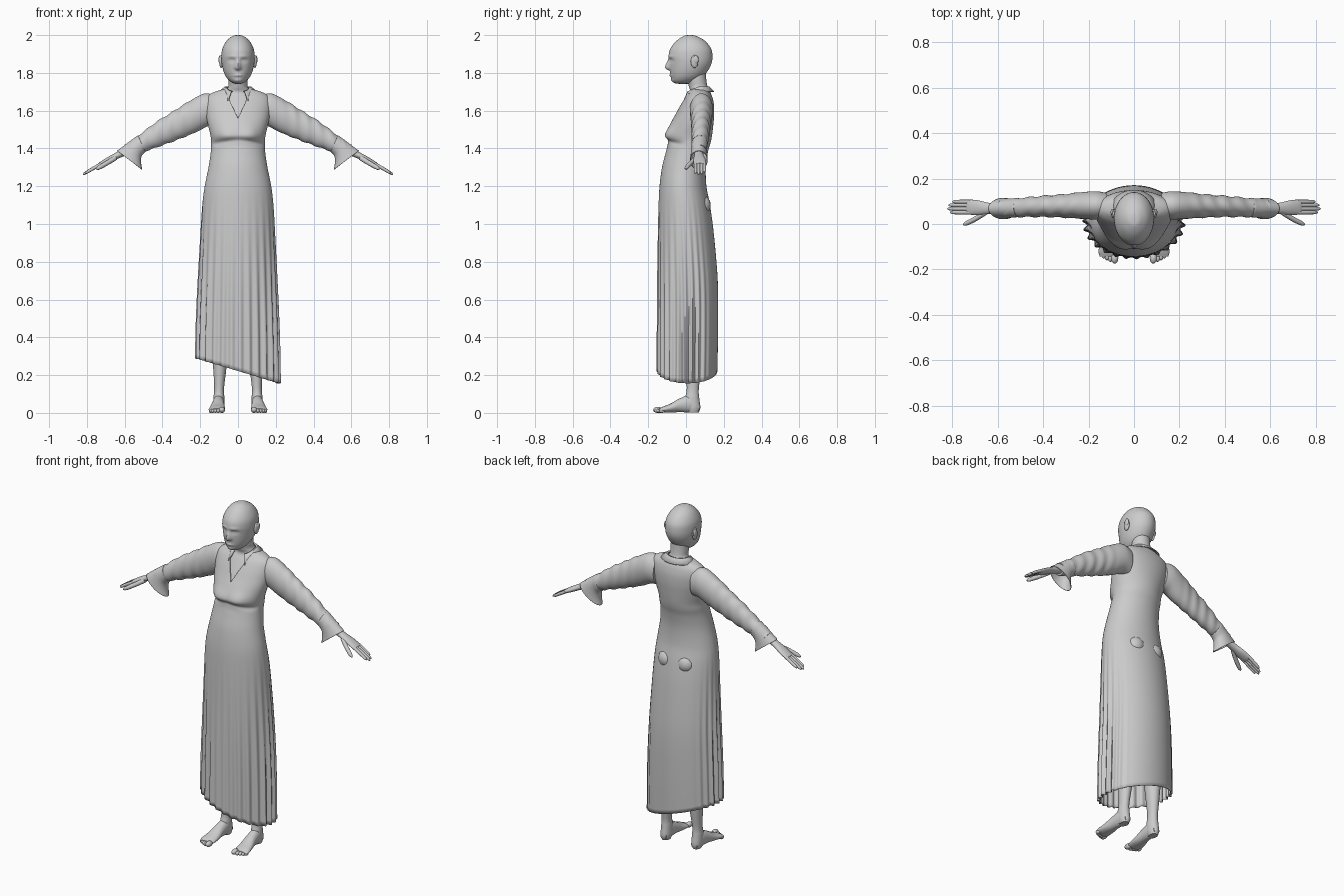
import bpy, bmesh, math
from math import sin, cos, pi, exp
from mathutils import Vector


def smooth_step(a, b, v):
    t = max(0.0, min(1.0, (v - a) / (b - a)))
    return t * t * (3 - 2 * t)


def resample(keys, steps):
    """Catmull-Rom interpolation of number tuples."""
    out, n = [], len(keys)
    for i in range(n - 1):
        k0, k1, k2, k3 = keys[max(i - 1, 0)], keys[i], keys[i + 1], keys[min(i + 2, n - 1)]
        for s in range(steps):
            t = s / steps
            out.append(tuple(0.5 * (2 * b + (c - a) * t + (2 * a - 5 * b + 4 * c - d) * t * t
                                    + (3 * b - a - 3 * c + d) * t ** 3)
                             for a, b, c, d in zip(k0, k1, k2, k3)))
    return out + [tuple(keys[-1])]


def finish(name, bm, mirror=False, thickness=0, angle=50):
    bmesh.ops.recalc_face_normals(bm, faces=bm.faces)
    me = bpy.data.meshes.new(name)
    bm.to_mesh(me)
    bm.free()
    ob = bpy.data.objects.new(name, me)
    bpy.context.collection.objects.link(ob)
    bpy.ops.object.select_all(action='DESELECT')
    ob.select_set(True)
    bpy.context.view_layer.objects.active = ob
    bpy.ops.object.shade_smooth_by_angle(angle=math.radians(angle))
    if thickness:
        m = ob.modifiers.new("thickness", 'SOLIDIFY')
        m.thickness, m.offset = thickness, -1
    if mirror:
        ob.modifiers.new("mirror", 'MIRROR')
    return ob


def loft(keys, ring, side, n=32, steps=5, caps=True, deform=None, bm=None):
    """Rings spanned by two opposite points A, B and a half width along side."""
    bm = bm or bmesh.new()
    side, rows = Vector(side), []
    for k in resample(keys, steps):
        A, B, r = ring(k)
        row = []
        for j in range(n):
            th = 2 * pi * j / n
            p = (A + B) / 2 + (A - B) / 2 * cos(th) + side * r * sin(th)
            row.append(bm.verts.new(deform(p, th) if deform else p))
        rows.append(row)
    for a, b in zip(rows, rows[1:]):
        for j in range(n):
            bm.faces.new((a[j], a[(j + 1) % n], b[(j + 1) % n], b[j]))
    if caps:
        bm.faces.new(rows[0])
        bm.faces.new(rows[-1])
    return bm


# ring layouts: upright (z, cx, w, front, back), arm (ax, az, bx, bz, y, r), foot (y, cx, w, top, bottom)
def upright(k):
    return Vector((k[1], k[3], k[0])), Vector((k[1], k[4], k[0])), k[2]


def arm(k):
    return Vector((k[0], k[4], k[1])), Vector((k[2], k[4], k[3])), k[5]


def foot_ring(k):
    return Vector((k[1], k[0], k[3])), Vector((k[1], k[0], k[4])), k[2]


def ball(bm, pos, size):
    r = bmesh.ops.create_uvsphere(bm, u_segments=20, v_segments=12, radius=1)
    for v in r['verts']:
        v.co = Vector((v.co.x * size[0], v.co.y * size[1], v.co.z * size[2])) + Vector(pos)


X, Y = (1, 0, 0), (0, 1, 0)


# Head with sculpted face
def face(p, th):
    f = smooth_step(0.0, 0.7, cos(th))
    x, z = p.x, p.z

    def g(cx, cz, sx, sz):
        return exp(-((abs(x) - cx) / sx) ** 2 - ((z - cz) / sz) ** 2)
    nose_h = smooth_step(1.885, 1.828, z) if z > 1.828 else smooth_step(1.808, 1.826, z)
    nose = 0.024 * nose_h * exp(-(x / (0.009 + 0.006 * nose_h)) ** 2)
    d = nose + 0.006 * g(0, 1.787, 0.022, 0.007) + 0.005 * g(0, 1.757, 0.025, 0.012)
    d += 0.004 * g(0.03, 1.887, 0.025, 0.008) - 0.009 * g(0.032, 1.866, 0.018, 0.011)
    d += 0.004 * g(0.032, 1.864, 0.010, 0.006)
    return Vector((x, p.y - d * f, z))


head = [(2.0, 0, .004, .015, .027), (1.995, 0, .028, -.012, .055), (1.97, 0, .06, -.05, .1),
        (1.93, 0, .082, -.082, .132), (1.89, 0, .088, -.092, .14), (1.85, 0, .086, -.088, .135),
        (1.81, 0, .077, -.085, .115), (1.78, 0, .064, -.08, .09), (1.758, 0, .046, -.072, .06),
        (1.745, 0, .025, -.055, .03), (1.742, 0, .006, -.03, 0)]
finish("head", loft(head, upright, X, 96, 7, deform=face))

# Ears
bm = bmesh.new()
ball(bm, (.089, .045, 1.86), (.011, .02, .034))
ball(bm, (.095, .052, 1.87), (.008, .015, .022))
finish("ear", bm, mirror=True)

# Neck and chest under the dress
neck = [(1.81, 0, .05, .005, .105), (1.76, 0, .05, .008, .108), (1.725, 0, .052, .016, .115),
        (1.695, 0, .078, .024, .13), (1.66, 0, .13, .003, .14), (1.6, 0, .155, -.032, .14),
        (1.53, 0, .145, -.068, .125), (1.47, 0, .13, -.09, .115)]
finish("neck_and_chest", loft(neck, upright, X, 48, 5))


# Long dress: bust, pleats fading in downward, slanted hem
def drape(p, th):
    out = Vector((sin(th), -cos(th), 0))
    x, z = p.x, p.z
    front = smooth_step(0.1, 0.6, cos(th))
    bust = exp(-((abs(x) - .062) / .045) ** 2 - ((z - 1.475) / .04) ** 2)
    p = p + out * 0.012 * bust * front
    seam = 1.435 + 0.012 * cos(x * 20)
    p = p - out * 0.006 * front * exp(-((z - seam) / .012) ** 2)
    pleat = 1 - smooth_step(0.3, 1.22, z)
    from_back = abs(pi - th)
    w = smooth_step(0.6, 1.4, from_back) * (0.55 + 0.45 * sin(from_back) ** 2)
    p = p + out * 0.010 * pleat * w * sin(27 * th + 0.9 * sin(3 * th))
    p.z -= 0.30 * x * max(0, (1.2 - z) / 0.98)
    return p


dress = [(.222, 0, .218, -.15, .166), (.45, 0, .214, -.15, .17), (.7, 0, .206, -.15, .168),
         (.95, 0, .196, -.148, .147), (1.1, 0, .188, -.145, .127), (1.2, 0, .176, -.14, .108),
         (1.3, 0, .156, -.127, .105), (1.38, 0, .144, -.107, .116), (1.43, 0, .142, -.096, .13),
         (1.47, 0, .146, -.107, .138), (1.53, 0, .16, -.083, .145), (1.58, 0, .17, -.056, .149),
         (1.63, 0, .174, -.03, .148), (1.67, 0, .166, -.006, .14), (1.695, 0, .135, .012, .13),
         (1.712, 0, .085, .016, .124)]
bm = loft(dress, upright, X, 216, 6, caps=False, deform=drape)
for s in (1, -1):   # V neckline
    bmesh.ops.bisect_plane(bm, geom=bm.verts[:] + bm.edges[:] + bm.faces[:],
                           plane_co=(0, 0, 1.56), plane_no=(s * .16, 0, -.075))
gone = []
for f in bm.faces:
    c = f.calc_center_median()
    if c.y < .05 and .16 * abs(c.x) < .075 * (c.z - 1.56):
        gone.append(f)
bmesh.ops.delete(bm, geom=gone, context='FACES')
finish("dress", bm, thickness=.004)

# Rounded seat showing through the back of the skirt
bm = bmesh.new()
ball(bm, (.062, .088, 1.10), (.05, .043, .05))
finish("seat_bump", bm, mirror=True)

# Turned-down collar, open at the front
bm = bmesh.new()
rows = []
for i in range(41):
    t = -2.6 + 5.2 * i / 40
    fr = smooth_step(1.4, 2.6, abs(t))
    row = []
    for r, z in ((.058, 1.725 - .02 * fr), (.068, 1.728 - .025 * fr), (.1, 1.702 - .05 * fr)):
        row.append(bm.verts.new((r * 1.02 * sin(t), .068 + r * .82 * cos(t) - .012 * fr, z)))
    rows.append(row)
for a, b in zip(rows, rows[1:]):
    for j in range(2):
        bm.faces.new((a[j], a[j + 1], b[j + 1], b[j]))
finish("collar", bm, thickness=.006)


# Sleeves with soft wrinkles, and hanging bell cuffs
def wrinkle(p, th):
    k = .0025 * sin(p.x * 95 + 2 * sin(th)) * smooth_step(.2, .32, p.x)
    return p + Vector((.5 * cos(th), sin(th), .87 * cos(th))) * k


sleeve = [(.12, 1.68, .12, 1.52, .08, .056), (.18, 1.69, .16, 1.517, .082, .062),
          (.27, 1.643, .22, 1.487, .081, .057), (.35, 1.592, .31, 1.45, .079, .05),
          (.43, 1.542, .39, 1.42, .077, .046), (.53, 1.467, .49, 1.385, .072, .041),
          (.6, 1.418, .565, 1.362, .069, .035)]
finish("sleeve", loft(sleeve, arm, Y, 40, 9, deform=wrinkle), mirror=True)
cuff = [(.53, 1.469, .49, 1.383, .072, .042), (.575, 1.437, .51, 1.36, .07, .042),
        (.61, 1.41, .513, 1.325, .069, .044), (.64, 1.388, .507, 1.288, .068, .047)]
finish("bell_cuff", loft(cuff, arm, Y, 40, 5, caps=False), mirror=True, thickness=.003)

# Forearm, palm, fingers and thumb
palm = [(.54, 1.435, .52, 1.392, .069, .026), (.61, 1.398, .595, 1.362, .068, .023),
        (.65, 1.376, .638, 1.345, .069, .025), (.69, 1.354, .68, 1.325, .072, .032),
        (.725, 1.332, .718, 1.309, .074, .033), (.738, 1.322, .733, 1.306, .074, .029)]
bm = loft(palm, arm, Y, 28, 5)


def finger(points, r):
    keys = []
    for i, (x, y, z) in enumerate(points):
        q = r * (1, 1, .85, .35)[i]
        keys.append((x + .45 * q, z + .9 * q, x - .45 * q, z - .9 * q, y, q))
    loft(keys, arm, Y, 12, 4, bm=bm)


for y, tip in ((.051, .808), (.067, .82), (.083, .815), (.098, .797)):
    d = tip - .72
    finger([(.72 + d * t, y, 1.321 - .55 * d * t - .004 * t * t) for t in (0, .5, .88, 1)], .0088)
finger([(.645, .055, 1.352), (.695, .024, 1.322), (.735, .004, 1.299), (.75, -.001, 1.29)], .0125)
finish("hand", bm, mirror=True)

# Legs, mostly hidden by the skirt
leg = [(1.0, .09, .075, -.05, .095), (.6, .098, .056, -.04, .075), (.4, .097, .048, -.02, .09),
       (.25, .096, .036, -.002, .083), (.13, .1, .026, .004, .068), (.08, .101, .029, -.004, .07),
       (.03, .101, .029, .0, .076), (.003, .101, .022, .01, .068)]
finish("leg", loft(leg, upright, X, 32, 6), mirror=True)

# Feet with toes
foot = [(.068, .101, .02, .05, .006), (.03, .102, .029, .095, .002), (-.03, .105, .033, .078, .004),
        (-.08, .109, .04, .05, .002), (-.12, .113, .043, .034, .002), (-.142, .113, .038, .023, .004)]
bm = loft(foot, foot_ring, X, 28, 5)
for x, y, r in ((.085, -.15, .016), (.104, -.15, .011), (.119, -.144, .0105),
                (.133, -.137, .01), (.145, -.128, .01)):
    ball(bm, (x, y, r), (r, r * 1.5, r))
finish("foot", bm, mirror=True)
